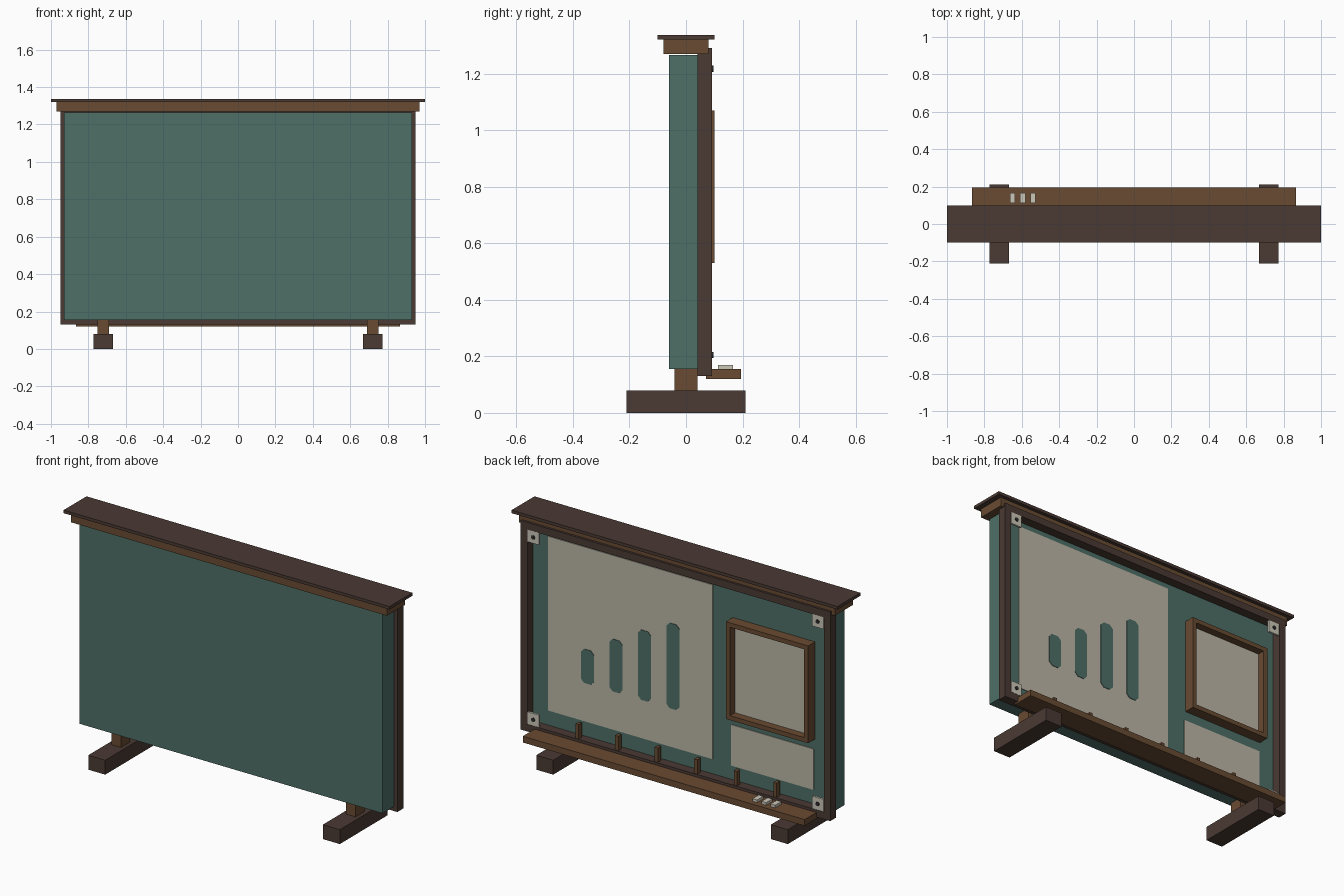
import bpy
import bmesh
from mathutils import Matrix

cube = bpy.data.objects.get("Cube")
if cube:
    bpy.data.objects.remove(cube, do_unlink=True)


def material(name, rgb):
    m = bpy.data.materials.new(name)
    m.use_nodes = True
    m.diffuse_color = (*rgb, 1)
    m.node_tree.nodes["Principled BSDF"].inputs["Base Color"].default_value = (*rgb, 1)
    return m


TEAL = material("board_green", (0.076, 0.162, 0.136))
DARK = material("dark_wood", (0.069, 0.042, 0.034))
WOOD = material("warm_wood", (0.141, 0.070, 0.032))
PAPER = material("paper", (0.50, 0.47, 0.39))
CHALK = material("chalk_white", (0.60, 0.57, 0.48))
BOLT = material("bolt_dark", (0.03, 0.026, 0.023))


def finish(name, bm, mat):
    bmesh.ops.recalc_face_normals(bm, faces=bm.faces)
    mesh = bpy.data.meshes.new(name)
    bm.to_mesh(mesh)
    bm.free()
    mesh.materials.append(mat)
    ob = bpy.data.objects.new(name, mesh)
    bpy.context.collection.objects.link(ob)
    return ob


def box(name, xs, ys, zs, mat):
    """Box spanning the given (min, max) ranges."""
    spans = (xs, ys, zs)
    size = [b - a for a, b in spans]
    mid = [(a + b) / 2 for a, b in spans]
    bm = bmesh.new()
    bmesh.ops.create_cube(bm, size=1, matrix=Matrix.Translation(mid) @ Matrix.Diagonal((*size, 1)))
    return finish(name, bm, mat)


def prism(name, outline, y0, y1, mat):
    """Extrude an (x, z) outline along y."""
    bm = bmesh.new()
    face = bm.faces.new([bm.verts.new((x, y0, z)) for x, z in outline])
    out = bmesh.ops.extrude_face_region(bm, geom=[face])
    moved = [v for v in out["geom"] if isinstance(v, bmesh.types.BMVert)]
    bmesh.ops.translate(bm, verts=moved, vec=(0, y1 - y0, 0))
    return finish(name, bm, mat)


def border(name, xs, ys, zs, w, mat):
    """Four rails around a rectangle."""
    (x0, x1), (z0, z1) = xs, zs
    box(name + "_right", (x0, x0 + w), ys, zs, mat)
    box(name + "_left", (x1 - w, x1), ys, zs, mat)
    box(name + "_bottom", (x0 + w, x1 - w), ys, (z0, z0 + w), mat)
    box(name + "_top", (x0 + w, x1 - w), ys, (z1 - w, z1), mat)


# Board, surrounding frame and stepped cap
box("board", (-0.93, 0.93), (-0.06, 0.04), (0.155, 1.265), TEAL)
border("frame", (-0.95, 0.95), (0.04, 0.092), (0.13, 1.29), 0.04, DARK)
box("cap_moulding", (-0.97, 0.97), (-0.08, 0.08), (1.27, 1.32), WOOD)
box("cap_top", (-1, 1), (-0.1, 0.1), (1.32, 1.337), DARK)

# Feet and posts
for side, x in (("right", -0.72), ("left", 0.72)):
    box("foot_" + side, (x - 0.052, x + 0.052), (-0.21, 0.21), (0, 0.08), DARK)
    box("post_" + side, (x - 0.03, x + 0.03), (-0.04, 0.04), (0.08, 0.155), WOOD)

# Tray with pegs and chalk
box("tray", (-0.865, 0.865), (0.07, 0.195), (0.12, 0.155), WOOD)
for i in range(6):
    x = -0.608 + i * 0.243
    box(f"peg_{i}", (x - 0.01, x + 0.01), (0.06, 0.088), (0.16, 0.25), WOOD)
for i in range(3):
    x = -0.65 + i * 0.055
    box(f"chalk_{i}", (x - 0.014, x + 0.014), (0.113, 0.167), (0.155, 0.17), CHALK)

# Paper sheets on the back
box("chart_sheet", (-0.195, 0.817), (0.04, 0.044), (0.253, 1.22), PAPER)
box("note_sheet", (-0.813, -0.307), (0.04, 0.044), (0.248, 0.475), PAPER)

# Chart bars with clipped corners
for i, top in enumerate((0.655, 0.757, 0.855, 0.94)):
    x, h, c, z = 0.573 - i * 0.175, 0.04, 0.02, 0.467
    half = [(h - c, z), (h, z + c), (h, top - c), (h - c, top)]
    outline = [(x + a, b) for a, b in half] + [(x - a, b) for a, b in reversed(half)]
    prism(f"chart_bar_{i}", outline, 0.044, 0.047, TEAL)

# Small picture frame
border("picture_frame", (-0.82, -0.315), (0.04, 0.1), (0.53, 1.07), 0.025, WOOD)
box("picture_panel", (-0.795, -0.34), (0.04, 0.057), (0.555, 1.045), PAPER)

# Corner plates with bolts
for x in (-0.873, 0.873):
    for z in (0.205, 1.217):
        box("corner_plate", (x - 0.034, x + 0.034), (0.08, 0.092), (z - 0.034, z + 0.034), CHALK)
        bm = bmesh.new()
        bmesh.ops.create_cone(bm, cap_ends=True, segments=8, radius1=0.011, radius2=0.011, depth=0.008,
                              matrix=Matrix.Translation((x, 0.093, z)) @ Matrix.Rotation(1.5708, 4, "X"))
        finish("corner_bolt", bm, BOLT)
